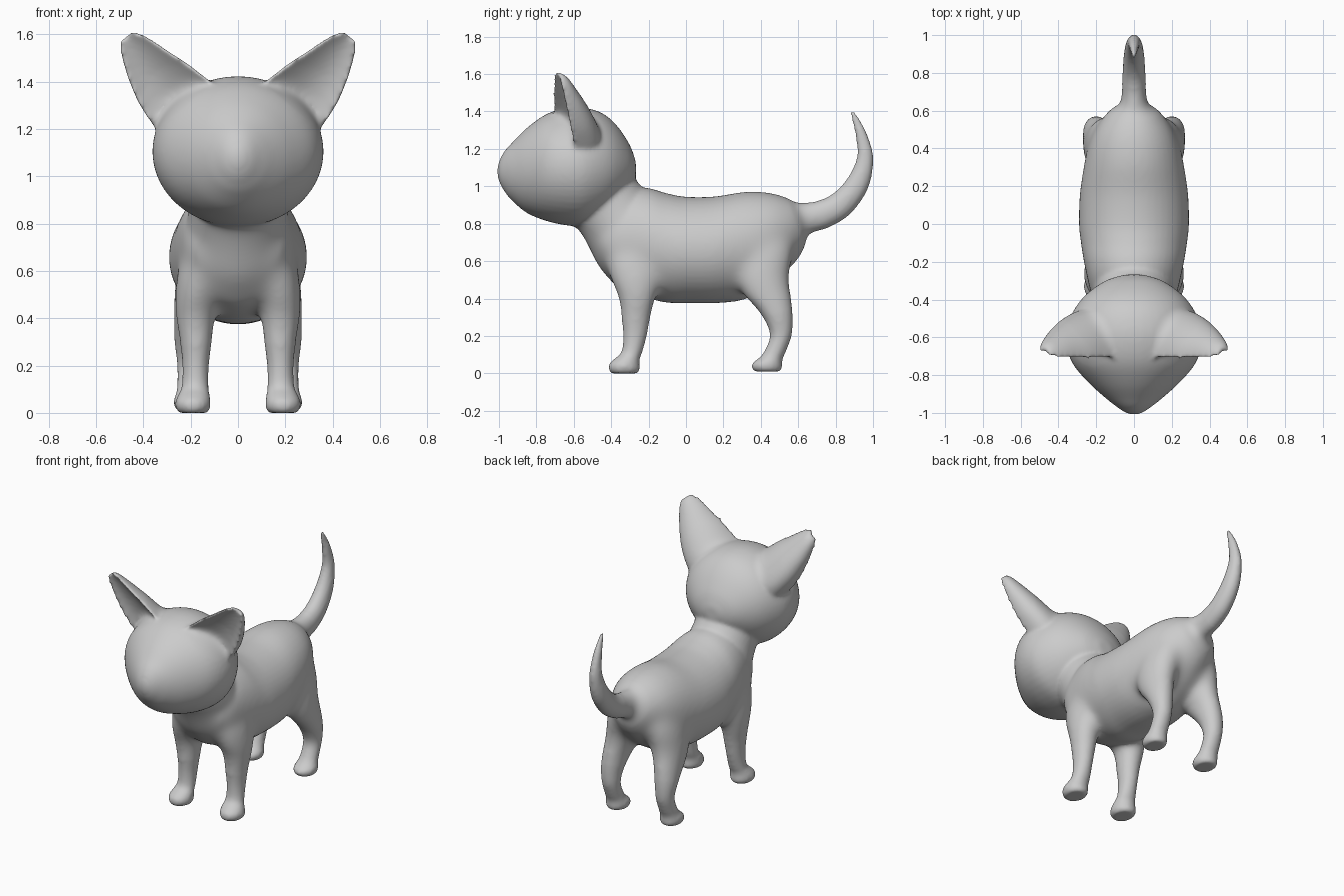
import bpy, bmesh, math
from mathutils import Vector

N = 48
bm = bmesh.new()


def ring(c, u, v, dip=None):
    """Ellipse of points around c; dip makes the negative v half hollow."""
    c, u, v = Vector(c), Vector(u), Vector(v)
    pts = []
    for i in range(N):
        a = 2 * math.pi * i / N
        s = math.sin(a)
        if dip is not None:
            s = abs(s) ** .8 if s >= 0 else dip * s * s
        pts.append(c + u * math.cos(a) + v * s)
    return pts


def loft(rings, steps=5):
    """Closed skin through the rings, smoothly interpolated between them."""
    fine = []
    n = len(rings)
    for i in range(n - 1):
        quad = [rings[max(i - 1, 0)], rings[i], rings[i + 1], rings[min(i + 2, n - 1)]]
        for k in range(steps):
            t = k / steps
            fine.append([0.5 * (2 * p1 + (p2 - p0) * t + (2 * p0 - 5 * p1 + 4 * p2 - p3) * t * t
                                + (3 * p1 - p0 - 3 * p2 + p3) * t ** 3)
                         for p0, p1, p2, p3 in zip(*quad)])
    fine.append(rings[-1])
    vs = [[bm.verts.new(p) for p in r] for r in fine]
    for a, b in zip(vs, vs[1:]):
        for i in range(N):
            j = (i + 1) % N
            bm.faces.new((a[i], a[j], b[j], b[i]))
    bm.faces.new(vs[0][::-1])
    bm.faces.new(vs[-1])


def along_y(rows):
    loft([ring((0, y, z), (rx, 0, 0), (0, 0, rz)) for y, z, rx, rz in rows])


def tube(rows, flat=1.0):
    """Tube in the x = 0 plane following (y, z, radius)."""
    out = []
    for i, (y, z, r) in enumerate(rows):
        a, b = rows[max(i - 1, 0)], rows[min(i + 1, len(rows) - 1)]
        d = Vector((0, b[0] - a[0], b[1] - a[1])).normalized()
        out.append(ring((0, y, z), (r * flat, 0, 0), (0, -d.z * r, d.y * r)))
    loft(out)


# torso
along_y([(-.49, .72, .11, .07), (-.45, .70, .18, .14), (-.38, .70, .225, .23),
         (-.3, .71, .245, .28), (-.2, .695, .267, .295), (-.1, .67, .282, .292),
         (0, .66, .291, .284), (.15, .66, .287, .285), (.3, .68, .268, .288),
         (.4, .705, .247, .264), (.48, .725, .218, .232), (.55, .745, .175, .188),
         (.6, .76, .13, .145), (.63, .77, .09, .10), (.648, .775, .04, .05)])

# neck
tube([(-.21, .63, .235), (-.28, .72, .24), (-.36, .82, .213), (-.42, .90, .203), (-.5, 1.0, .2)])

# head
along_y([(-1.008, 1.08, .02, .025), (-.99, 1.08, .06, .075), (-.965, 1.08, .095, .115), (-.93, 1.078, .14, .155),
         (-.85, 1.085, .23, .228), (-.75, 1.10, .318, .284), (-.65, 1.105, .357, .312),
         (-.55, 1.105, .357, .316), (-.45, 1.11, .315, .282), (-.37, 1.11, .25, .215),
         (-.3, 1.10, .15, .12), (-.268, 1.09, .05, .04)])

# tail
tube([(.53, .82, .09), (.63, .828, .087), (.73, .85, .078), (.83, .905, .072),
      (.918, 1.015, .062), (.958, 1.15, .045), (.94, 1.265, .033),
      (.912, 1.345, .022), (.885, 1.402, .012)], flat=.82)

# legs: z, x, y, half width, half depth
front_leg = [(0, .19, -.33, .06, .07), (.02, .19, -.33, .073, .084), (.05, .19, -.33, .074, .081),
             (.078, .186, -.315, .066, .068), (.115, .181, -.289, .057, .056),
             (.2, .179, -.273, .056, .063), (.3, .178, -.268, .067, .077),
             (.4, .18, -.262, .084, .10), (.5, .171, -.265, .096, .137),
             (.62, .14, -.27, .11, .16), (.75, .10, -.27, .10, .13)]
back_leg = [(.01, .2, .435, .058, .07), (.03, .2, .433, .071, .082), (.055, .2, .435, .072, .079),
            (.083, .2, .455, .062, .064), (.12, .2, .478, .057, .058), (.2, .2, .507, .057, .058),
            (.28, .2, .497, .066, .074), (.35, .195, .470, .077, .098),
            (.42, .186, .435, .088, .128), (.52, .165, .405, .104, .148),
            (.65, .135, .41, .115, .165), (.78, .10, .42, .10, .15)]

# ears: x, z, half width, depth, y of the hollow's mid line
ear = [(.18, 1.25, .165, .20, -.655), (.25, 1.32, .150, .19, -.660), (.315, 1.39, .134, .165, -.668),
       (.375, 1.46, .107, .13, -.676), (.42, 1.52, .082, .097, -.684),
       (.456, 1.568, .056, .068, -.690), (.474, 1.592, .032, .04, -.690)]

for s in (1, -1):
    for leg in (front_leg, back_leg):
        loft([ring((s * x, y, z), (rx, 0, 0), (0, ry, 0)) for z, x, y, rx, ry in leg])
    loft([ring((s * x, y, z), (s * .755 * w, .36 * w, -.65 * w), (0, d, 0), dip=-.3 + 0.6)
          for x, z, w, d, y in ear])

bmesh.ops.recalc_face_normals(bm, faces=bm.faces)
mesh = bpy.data.meshes.new("parts")
bm.to_mesh(mesh)
bm.free()
parts = bpy.data.objects.new("parts", mesh)
bpy.context.collection.objects.link(parts)

# fuse the parts into one skin
fuse = parts.modifiers.new("fuse", 'REMESH')
fuse.mode = 'VOXEL'
fuse.voxel_size = .011
fuse.use_smooth_shade = True
skin = bpy.data.meshes.new_from_object(parts.evaluated_get(bpy.context.evaluated_depsgraph_get()))
skin.name = "cat_body"
bpy.data.objects.remove(parts)
cat = bpy.data.objects.new("cat_body", skin)
bpy.context.collection.objects.link(cat)

# soften everything lightly, and the joints strongly: x, y, z, radius, strength
joints = [(.2, -.27, .56, .28, 1), (.2, .42, .58, .28, 1), (0, .62, .82, .14, .8),
          (.24, -.6, 1.33, .16, 1), (0, -.47, .62, .25, 1)]
group = cat.vertex_groups.new(name="joints")
for v in skin.vertices:
    p = Vector((abs(v.co.x), v.co.y, v.co.z))
    w = max(k * min(1, 2.5 * (1 - (p - Vector((x, y, z))).length / r)) for x, y, z, r, k in joints)
    if w > 0:
        group.add([v.index], w, 'REPLACE')
for name, count in (("soften", 10), ("joints", 90)):
    mod = cat.modifiers.new(name, 'SMOOTH')
    mod.factor = .5
    mod.iterations = count
    if name == "joints":
        mod.vertex_group = "joints"
